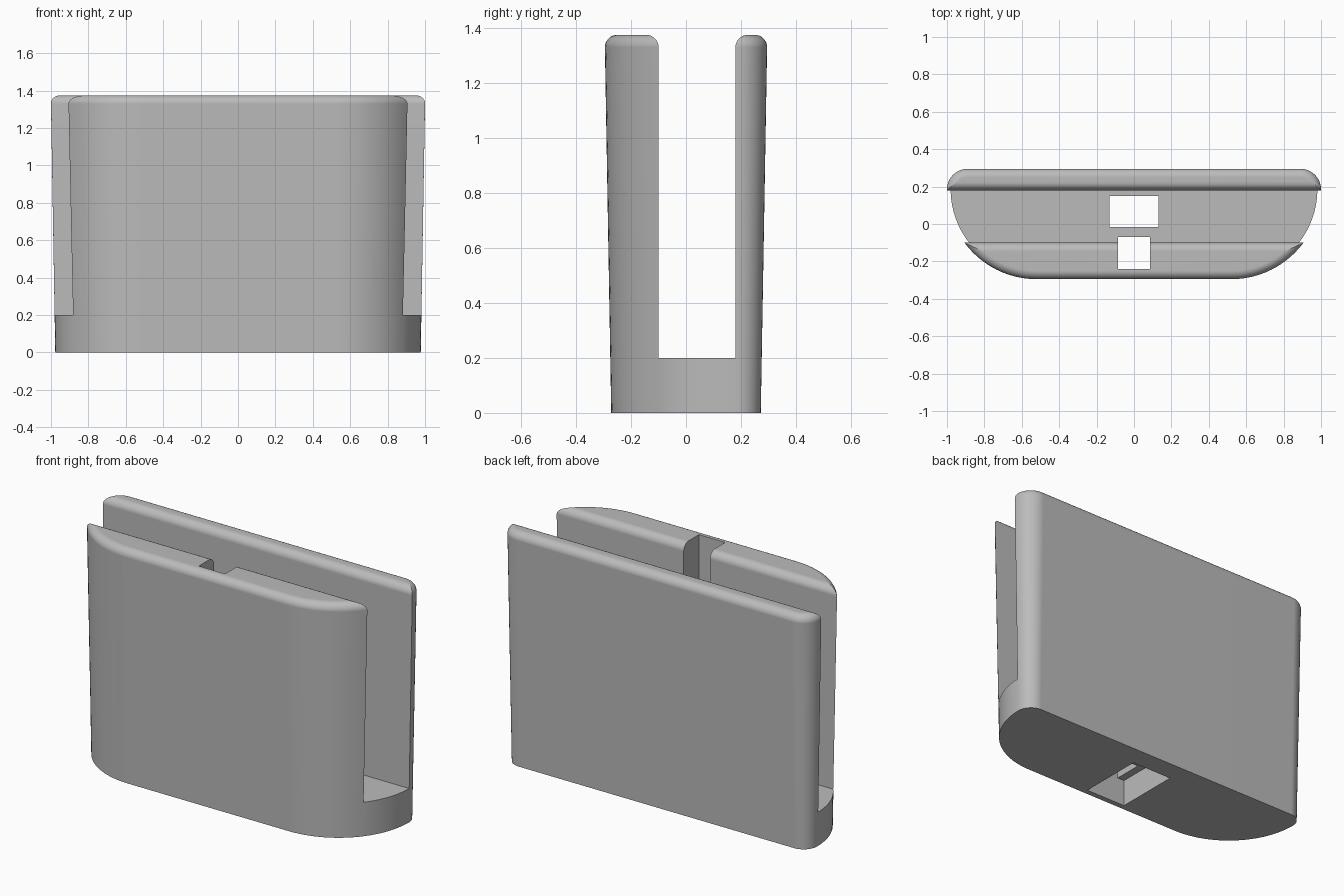
import bpy, bmesh, math

if "Cube" in bpy.data.objects:
    bpy.data.objects.remove(bpy.data.objects["Cube"])

HEIGHT, FLOOR, FILLET, DRAFT = 1.375, 0.2, 0.045, 0.023
SLOT_FRONT, SLOT_BACK = -0.10, 0.18

grey = bpy.data.materials.new("plain grey")
grey.diffuse_color = (0.5, 0.5, 0.5, 1)
grey.use_nodes = True
grey.node_tree.nodes["Principled BSDF"].inputs["Base Color"].default_value = grey.diffuse_color


def outline(inset):
    """Flat back with small corners, broad round corners at the front."""
    pts = []
    cy = 0.185
    for cx, r, a0, a1, n in ((0.89, 0.11, 0, 90, 10), (-0.89, 0.11, 90, 180, 10),
                             (-0.52, 0.48, 180, 270, 24), (0.52, 0.48, 270, 360, 24)):
        for i in range(n + 1):
            a = math.radians(a0 + (a1 - a0) * i / n)
            p = (cx + (r - inset) * math.cos(a), cy + (r - inset) * math.sin(a))
            if not pts or math.dist(p, pts[-1]) > 1e-4:
                pts.append(p)
    if math.dist(pts[0], pts[-1]) < 1e-4:
        pts.pop()
    return pts


def loft(name, rings):
    """Closed solid through a list of equal point rings."""
    bm = bmesh.new()
    loops = [[bm.verts.new(p) for p in ring] for ring in rings]
    n = len(loops[0])
    for a, b in zip(loops, loops[1:]):
        for i in range(n):
            j = (i + 1) % n
            bm.faces.new((a[i], a[j], b[j], b[i]))
    bm.faces.new(loops[0][::-1])
    bm.faces.new(loops[-1])
    bmesh.ops.recalc_face_normals(bm, faces=bm.faces)
    mesh = bpy.data.meshes.new(name)
    bm.to_mesh(mesh)
    bm.free()
    obj = bpy.data.objects.new(name, mesh)
    bpy.context.collection.objects.link(obj)
    return obj


def box(name, hx, y0, y1, z0, z1):
    ring = ((-hx, y0), (hx, y0), (hx, y1), (-hx, y1))
    return loft(name, [[(x, y, z) for x, y in ring] for z in (z0, z1)])


# Tapered body with a rounded top rim
levels = [(DRAFT, 0.0), (0.0, HEIGHT - FILLET)]
for k in range(1, 9):
    a = math.radians(90 * k / 8)
    levels.append((FILLET * (1 - math.cos(a)), HEIGHT - FILLET + FILLET * math.sin(a)))
body = loft("holder_body", [[(x, y, z) for x, y in outline(d)] for d, z in levels])
body.data.materials.append(grey)

# Slot cutter, flared at the top so that the slot edges come out rounded
arc = [math.radians(90 * k / 8) for k in range(9)]
right = [(SLOT_BACK + FILLET * (1 - math.cos(a)),
          HEIGHT - FILLET + FILLET * math.sin(a)) for a in arc]
left = [(SLOT_FRONT - FILLET * (1 - math.cos(a)),
         HEIGHT - FILLET + FILLET * math.sin(a)) for a in reversed(arc)]
profile = ([(SLOT_FRONT, FLOOR), (SLOT_BACK, FLOOR)] + right
           + [(right[-1][0], 1.6), (left[0][0], 1.6)] + left)
slot = loft("slot_cutter", [[(x, y, z) for y, z in profile] for x in (-1.3, 1.3)])

# Plug pocket underneath, opening in the floor, and cable channel in the front wall
cutters = [slot,
           box("pocket_cutter", 0.13, -0.24, 0.15, -0.1, 0.157),
           box("floor_hole_cutter", 0.13, -0.015, 0.15, 0.1, 0.3),
           box("channel_cutter", 0.085, -0.24, -0.07, 0.1, 1.6)]
bpy.context.view_layer.objects.active = body
for c in cutters:
    m = body.modifiers.new(c.name, 'BOOLEAN')
    m.operation, m.solver, m.object = 'DIFFERENCE', 'EXACT', c
    bpy.ops.object.modifier_apply(modifier=m.name)
for c in cutters:
    bpy.data.objects.remove(c)

# Smooth curves, sharp edges
body.select_set(True)
bpy.ops.object.shade_smooth_by_angle(angle=math.radians(30))
wn = body.modifiers.new("weighted_normals", 'WEIGHTED_NORMAL')
wn.keep_sharp = True
